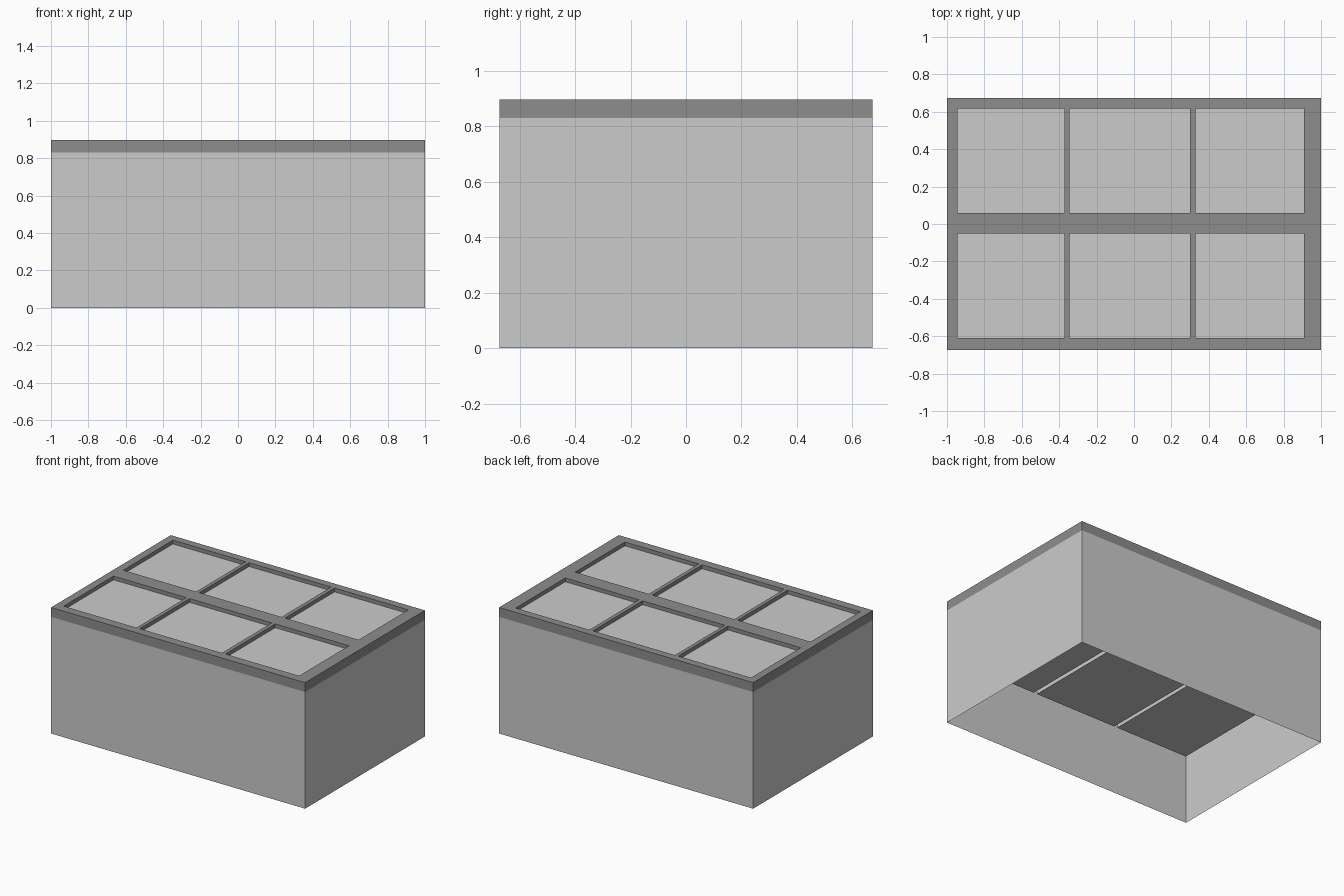
import bpy, bmesh

if "Cube" in bpy.data.objects:
    bpy.data.objects.remove(bpy.data.objects["Cube"])

W, D, H, SEAM = 1.0, 0.673, 0.897, 0.83
XS = [-W, -0.945, -0.372, -0.346, 0.30, 0.328, 0.908, W]
YS = [-D, -0.61, -0.05, 0.06, 0.618, D]


def finish(name, bm, mat=None):
    me = bpy.data.meshes.new(name)
    bm.to_mesh(me)
    bm.free()
    ob = bpy.data.objects.new(name, me)
    bpy.context.collection.objects.link(ob)
    if mat:
        me.materials.append(mat)
    return ob


def box(name, x0, x1, y0, y1, z0, z1, open_ends=False):
    bm = bmesh.new()
    bmesh.ops.create_cube(bm, size=1)
    for v in bm.verts:
        v.co.x = x1 if v.co.x > 0 else x0
        v.co.y = y1 if v.co.y > 0 else y0
        v.co.z = z1 if v.co.z > 0 else z0
    if open_ends:
        bm.normal_update()
        ends = [f for f in bm.faces if abs(f.normal.z) > 0.5]
        bmesh.ops.delete(bm, geom=ends, context='FACES_ONLY')
    return finish(name, bm)


dark = bpy.data.materials.new("dark_grey")
dark.diffuse_color = (0.27, 0.27, 0.27, 1)
dark.use_nodes = True
dark.node_tree.nodes["Principled BSDF"].inputs["Base Color"].default_value = dark.diffuse_color

# Thin-walled body, open underneath
box("body_walls", -W, W, -D, D, 0, SEAM, open_ends=True)

# Lid frame: grid of cells with six openings, extruded down
bm = bmesh.new()
grid = [[bm.verts.new((x, y, H)) for y in YS] for x in XS]
for i in range(len(XS) - 1):
    for j in range(len(YS) - 1):
        if i % 2 and j % 2:
            continue
        bm.faces.new((grid[i][j], grid[i + 1][j], grid[i + 1][j + 1], grid[i][j + 1]))
bmesh.ops.dissolve_limit(bm, angle_limit=0.01, verts=bm.verts[:], edges=bm.edges[:])
frame = finish("lid_frame", bm, dark)
solid = frame.modifiers.new("thickness", 'SOLIDIFY')
solid.thickness = H - SEAM
solid.offset = -1

# Three inner blocks that fill the openings and hang into the body
for n, i in enumerate((1, 3, 5)):
    box(f"inner_block_{n + 1}", XS[i], XS[i + 1], YS[1], YS[4], 0.443, 0.87)
